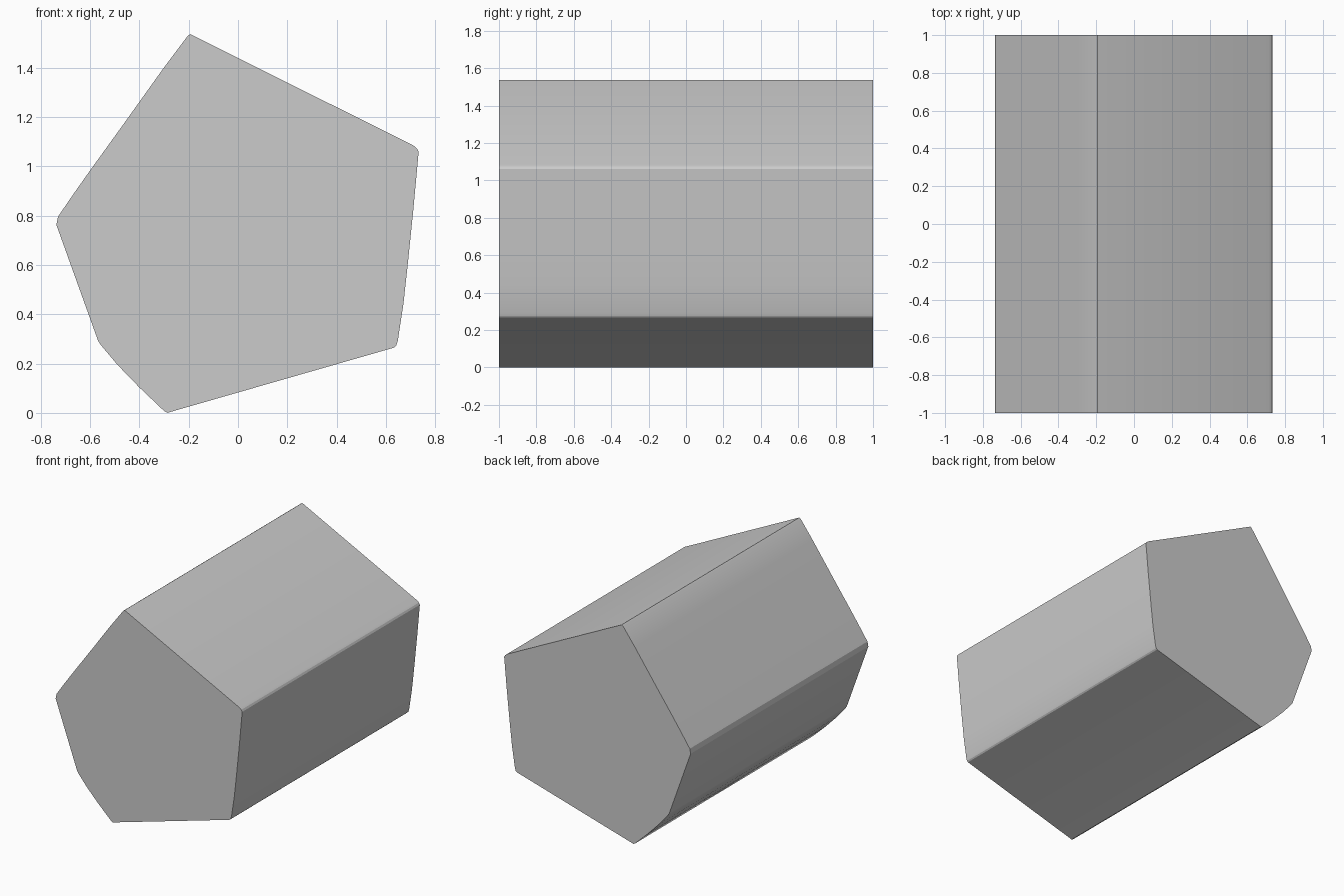
import bpy, bmesh, math

if "Cube" in bpy.data.objects:
    bpy.data.objects.remove(bpy.data.objects["Cube"])

# Irregular five-sided cross-section (x, z) with small worn corners
profile = [
    (-0.285, 0.0), (-0.274, 0.004),                   # bottom corner
    (0.634, 0.265), (0.642, 0.273), (0.648, 0.29),    # lower right corner
    (0.671, 0.44), (0.688, 0.595), (0.712, 0.83),     # bowed right side
    (0.733, 1.06), (0.726, 1.073), (0.712, 1.085),    # upper right corner
    (-0.186, 1.533), (-0.194, 1.537), (-0.204, 1.53), # top corner
    (-0.30, 1.402), (-0.45, 1.192), (-0.60, 0.984),   # bowed upper left side
    (-0.665, 0.892), (-0.73, 0.797), (-0.737, 0.763), # left corner
    (-0.568, 0.293), (-0.557, 0.276),                 # lower left corner
    (-0.49, 0.196), (-0.40, 0.103),                   # bowed lower left side
    (-0.298, 0.006),
]

# Extrude the cross-section along y
bm = bmesh.new()
face = bm.faces.new([bm.verts.new((x, -1, z)) for x, z in profile])
ext = bmesh.ops.extrude_face_region(bm, geom=[face], use_keep_orig=True)
verts = [g for g in ext["geom"] if isinstance(g, bmesh.types.BMVert)]
bmesh.ops.translate(bm, verts=verts, vec=(0, 2, 0))
bmesh.ops.recalc_face_normals(bm, faces=bm.faces)

mesh = bpy.data.meshes.new("five_sided_block")
bm.to_mesh(mesh)
bm.free()
block = bpy.data.objects.new("five_sided_block", mesh)
bpy.context.collection.objects.link(block)

# Smooth the bowed sides, keep the corners sharp
bpy.context.view_layer.objects.active = block
block.select_set(True)
bpy.ops.object.shade_smooth_by_angle(angle=math.radians(20))
